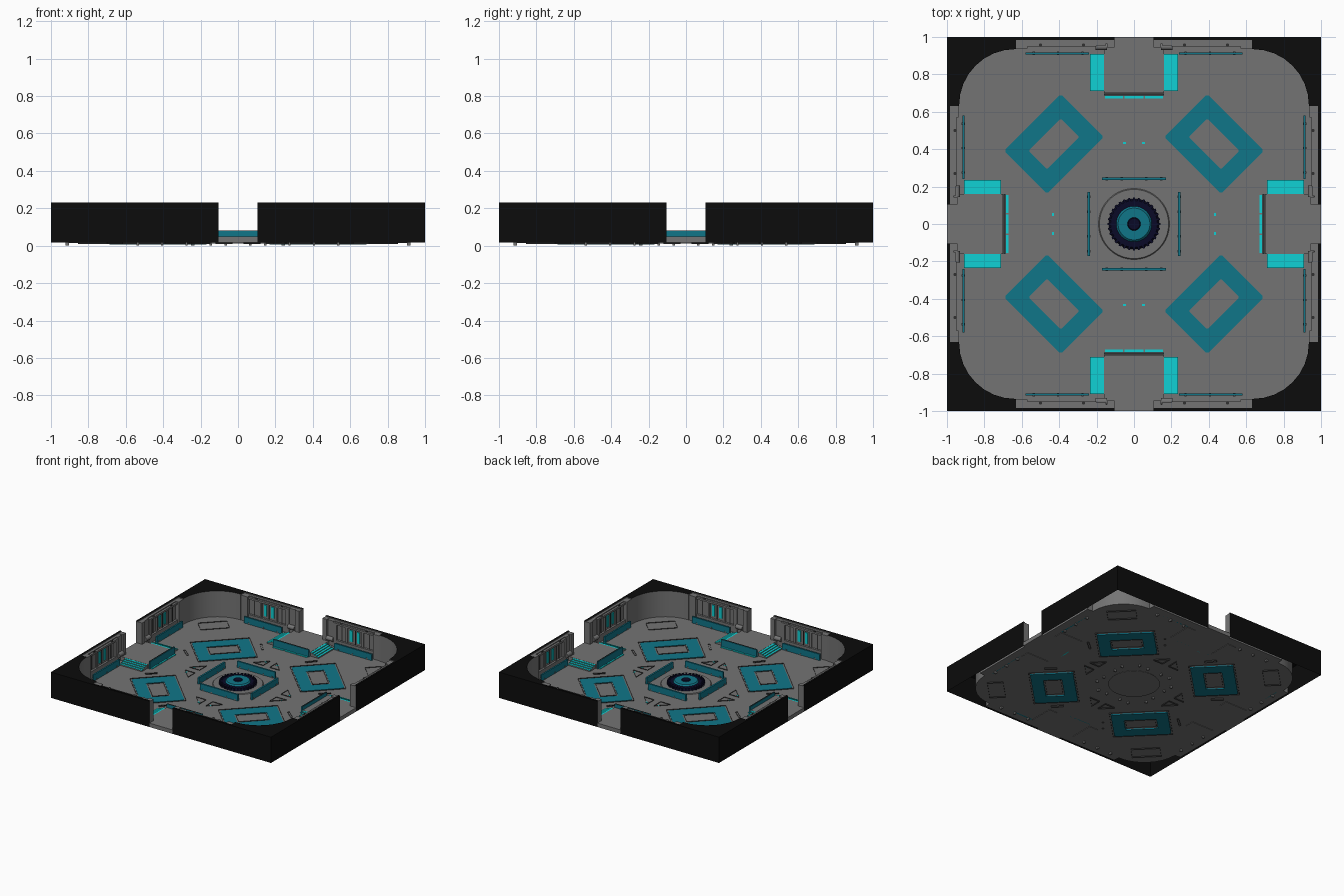
import bpy, bmesh, math
from mathutils import Matrix, Vector

if "Cube" in bpy.data.objects:
    bpy.data.objects.remove(bpy.data.objects["Cube"])

FLOOR, TOP = 0.018, 0.23


def material(name, r, g, b):
    m = bpy.data.materials.new(name)
    m.diffuse_color = (r, g, b, 1)
    m.use_nodes = True
    m.node_tree.nodes["Principled BSDF"].inputs["Base Color"].default_value = m.diffuse_color
    return m


GREY = material("floor grey", 0.175, 0.175, 0.175)
DARK = material("groove dark grey", 0.03, 0.03, 0.03)
BLACK = material("wall black", 0.0035, 0.0035, 0.0035)
TEAL = material("trim teal", 0.005, 0.18, 0.25)
CYAN = material("glow cyan", 0.005, 0.64, 0.66)
NAVY = material("ring navy", 0.003, 0.003, 0.02)


def finish(name, bm, *mats, turns=4):
    """Repeat the geometry around the centre and make an object of it."""
    base = bm.verts[:] + bm.edges[:] + bm.faces[:]
    for k in range(1, turns):
        new = bmesh.ops.duplicate(bm, geom=base)["geom"]
        vs = [g for g in new if isinstance(g, bmesh.types.BMVert)]
        bmesh.ops.rotate(bm, verts=vs, cent=(0, 0, 0),
                         matrix=Matrix.Rotation(k * math.pi / 2, 3, 'Z'))
    me = bpy.data.meshes.new(name)
    bm.to_mesh(me)
    bm.free()
    for m in mats:
        me.materials.append(m)
    ob = bpy.data.objects.new(name, me)
    bpy.context.collection.objects.link(ob)
    return ob


def box(bm, x0, x1, y0, y1, z0, z1):
    m = (Matrix.Translation(((x0 + x1) / 2, (y0 + y1) / 2, (z0 + z1) / 2))
         @ Matrix.Diagonal((x1 - x0, y1 - y0, z1 - z0, 1)))
    bmesh.ops.create_cube(bm, size=1, matrix=m)


def pair(bm, x0, x1, *rest):
    """Box and its mirror image across x = 0."""
    box(bm, x0, x1, *rest)
    box(bm, -x1, -x0, *rest)


def boxes(name, mat, singles=(), pairs=()):
    bm = bmesh.new()
    for b in singles:
        box(bm, *b)
    for b in pairs:
        pair(bm, *b)
    return finish(name, bm, mat)


def ngon(bm, pts, z):
    return bm.faces.new([bm.verts.new((x, y, z)) for x, y in pts])


def skirt(bm, pts, z0, z1, outer=()):
    """Vertical faces along a closed outline; index 1 unless listed as outer."""
    for i, (a, b) in enumerate(zip(pts, pts[1:] + pts[:1])):
        f = bm.faces.new([bm.verts.new(p) for p in
                          ((*a, z0), (*b, z0), (*b, z1), (*a, z1))])
        f.material_index = 0 if i in outer else 1


arc = [(0.635 + 0.3 * math.cos(t), 0.635 + 0.3 * math.sin(t))
       for t in [k * math.pi / 16 for k in range(9)]]

# floor sheet with rounded corners
outline = []
quadrant = [(0.985, 0.105), (0.985, 0.63)] + arc + [(0.63, 0.985), (0.105, 0.985)]
for k in range(4):
    r = Matrix.Rotation(k * math.pi / 2, 2)
    outline += [tuple(r @ Vector(p)) for p in quadrant]
bm = bmesh.new()
ngon(bm, outline, FLOOR)
finish("floor", bm, GREY, turns=1)

# corner wall shells, open underneath: black outside and top, grey inside
block = ([(1, 0.105), (1, 1), (0.105, 1), (0.105, 0.985), (0.63, 0.985), (0.63, 0.935)]
         + arc[::-1] + [(0.935, 0.63), (0.985, 0.63), (0.985, 0.105)])
bm = bmesh.new()
ngon(bm, block, TOP)
skirt(bm, block, FLOOR, TOP, outer=(0, 1))
bmesh.ops.remove_doubles(bm, verts=bm.verts[:], dist=0.0005)
walls = finish("walls", bm, BLACK, GREY)

# wall panels with pilasters and ledge on both sides of each door
boxes("wall_panels", GREY, pairs=[
    (0.105, 0.63, 0.965, 0.985, FLOOR, 0.222),
    (0.105, 0.145, 0.945, 0.985, FLOOR, 0.225),
    (0.15, 0.20, 0.955, 0.985, FLOOR, 0.222),
    (0.57, 0.63, 0.937, 0.985, FLOOR, 0.222),
    (0.20, 0.23, 0.948, 0.985, FLOOR, 0.215),
    (0.23, 0.57, 0.948, 0.97, 0.2, 0.215),
    (0.23, 0.57, 0.948, 0.97, FLOOR, 0.075),
    (0.31, 0.325, 0.955, 0.97, 0.075, 0.2),
    (0.455, 0.47, 0.955, 0.97, 0.075, 0.2)])
boxes("panel_seams", DARK, pairs=[
    (x, x + 0.006, 0.961, 0.97, 0.075, 0.2) for x in (0.27, 0.39, 0.52)])
boxes("wall_lights", CYAN, pairs=[
    (0.345, 0.37, 0.957, 0.97, 0.095, 0.185),
    (0.41, 0.435, 0.957, 0.97, 0.095, 0.185)])

# bolts on the panel ledge and round pipes beside the doors
bm = bmesh.new()
for s in (-1, 1):
    for x in (0.27, 0.5):
        bmesh.ops.create_cone(bm, cap_ends=True, segments=10, radius1=0.009, radius2=0.009,
                              depth=0.012, matrix=Matrix.Translation((s * x, 0.958, 0.216)))
finish("ledge_bolts", bm, DARK)
bm = bmesh.new()
for s in (-1, 1):
    bmesh.ops.create_cone(bm, cap_ends=True, segments=14, radius1=0.018, radius2=0.018, depth=0.06,
                          matrix=Matrix.Translation((s * 0.175, 0.948, 0.075))
                          @ Matrix.Rotation(math.pi / 2, 4, 'Y'))
pipes = finish("door_pipes", bm, GREY)

# door platforms with side stairs
boxes("door_platforms", GREY, singles=[
    (-0.16, 0.16, 0.70, 0.985, FLOOR, 0.05),
    (-0.105, 0.105, 0.985, 1.0, FLOOR, 0.05)])
steps, treads = [], []
for i in range(4):
    x, z = 0.16 + i * 0.01875, 0.047 - i * 0.007
    steps.append((x, x + 0.01875, 0.71, 0.91, FLOOR - 0.004, z))
    treads.append((x, x + 0.01875, 0.71, 0.91, z, z + 0.002))
boxes("stair_steps", GREY, pairs=steps)
boxes("stair_treads", CYAN, pairs=treads)

# low barriers: platform fronts, wall benches and the central square
boxes("barriers", TEAL, singles=[
    (-0.16, 0.16, 0.686, 0.699, FLOOR, 0.078),
    (-0.172, 0.172, 0.235, 0.249, FLOOR, 0.07)],
    pairs=[(0.24, 0.58, 0.906, 0.918, FLOOR, 0.07)])
boxes("barrier_caps", DARK, singles=[(-0.157, 0.157, 0.69, 0.697, 0.078, 0.08)])
boxes("barrier_pegs", GREY, pairs=[
    (x, x + 0.012, y, y + 0.018, 0.0, 0.03)
    for x, y in ((0.06, 0.233), (0.14, 0.233), (0.27, 0.904), (0.4, 0.904), (0.53, 0.904))])

# thin light strips on the floor
boxes("floor_lights", CYAN, singles=[(-0.05, 0.05, 0.672, 0.684, FLOOR, 0.024)], pairs=[
    (0.06, 0.155, 0.672, 0.684, FLOOR, 0.024),
    (0.043, 0.06, 0.428, 0.438, FLOOR, FLOOR + 0.002)])

# diagonal floor frames and the outlines round them
DIAG = Matrix.Rotation(-math.pi / 4, 4, 'Z')   # +y becomes the corner direction


def rect(cy, w, d, c=0.0):
    w, d = w / 2, d / 2
    if not c:
        return [(-w, cy - d), (w, cy - d), (w, cy + d), (-w, cy + d)]
    return [(-w + c, cy - d), (w - c, cy - d), (w, cy - d + c), (w, cy + d - c),
            (w - c, cy + d), (-w + c, cy + d), (-w, cy + d - c), (-w, cy - d + c)]


bm = bmesh.new()
out, inn = rect(0.605, 0.43, 0.325, 0.012), rect(0.605, 0.245, 0.14, 0.006)
loops = [[bm.verts.new((*p, z)) for p in pts]
         for pts, z in ((out, 0.006), (out, 0.021), (inn, 0.021), (inn, 0.006))]
for a, b in zip(loops, loops[1:] + loops[:1]):
    for i in range(8):
        j = (i + 1) % 8
        bm.faces.new((a[i], a[j], b[j], b[i]))
bmesh.ops.transform(bm, matrix=DIAG, verts=bm.verts[:])
finish("floor_frames", bm, TEAL)

# floor grooves: hairline upright edges, hidden from straight above
bm = bmesh.new()
for pts in (rect(0.605, 0.45, 0.345), rect(0.605, 0.225, 0.12), rect(1.04, 0.22, 0.12)):
    skirt(bm, pts, 0.008, FLOOR + 0.005)
bmesh.ops.transform(bm, matrix=DIAG, verts=bm.verts[:])
for s in (-1, 1):
    skirt(bm, [(s * 0.03, 0.37), (s * 0.12, 0.37), (s * 0.03, 0.46)], 0.008, FLOOR + 0.005)
    skirt(bm, [(s * 0.25, 0.67), (s * 0.19, 0.6), (s * 0.2, 0.59), (s * 0.26, 0.66)],
          0.008, FLOOR + 0.005)
for f in bm.faces:
    f.material_index = 0
finish("floor_grooves", bm, DARK)


# centre piece: stacked round discs
def disc(name, mat, r0, r1, z0, z1, n=40):
    bm = bmesh.new()
    bmesh.ops.create_cone(bm, cap_ends=True, segments=n, radius1=r0, radius2=r1, depth=z1 - z0,
                          matrix=Matrix.Translation((0, 0, (z0 + z1) / 2)))
    return finish(name, bm, mat, turns=1)


disc("centre_plinth", GREY, 0.195, 0.185, 0.012, 0.024)
disc("centre_ring", NAVY, 0.135, 0.125, 0.024, 0.042)
disc("centre_dish", TEAL, 0.095, 0.085, 0.042, 0.052)
disc("centre_hub", NAVY, 0.035, 0.03, 0.052, 0.058, 20)

# teeth round the ring
bm = bmesh.new()
for k in range(32):
    m = (Matrix.Rotation(k * math.tau / 32, 4, 'Z') @ Matrix.Translation((0.128, 0, 0.034))
         @ Matrix.Diagonal((0.026, 0.012, 0.022, 1)))
    bmesh.ops.create_cube(bm, size=1, matrix=m)
finish("ring_teeth", bm, NAVY, turns=1)

# smooth the rounded walls and pipes
bpy.ops.object.select_all(action='DESELECT')
for ob in (walls, pipes):
    ob.select_set(True)
bpy.context.view_layer.objects.active = walls
bpy.ops.object.shade_smooth_by_angle(angle=math.radians(30))
